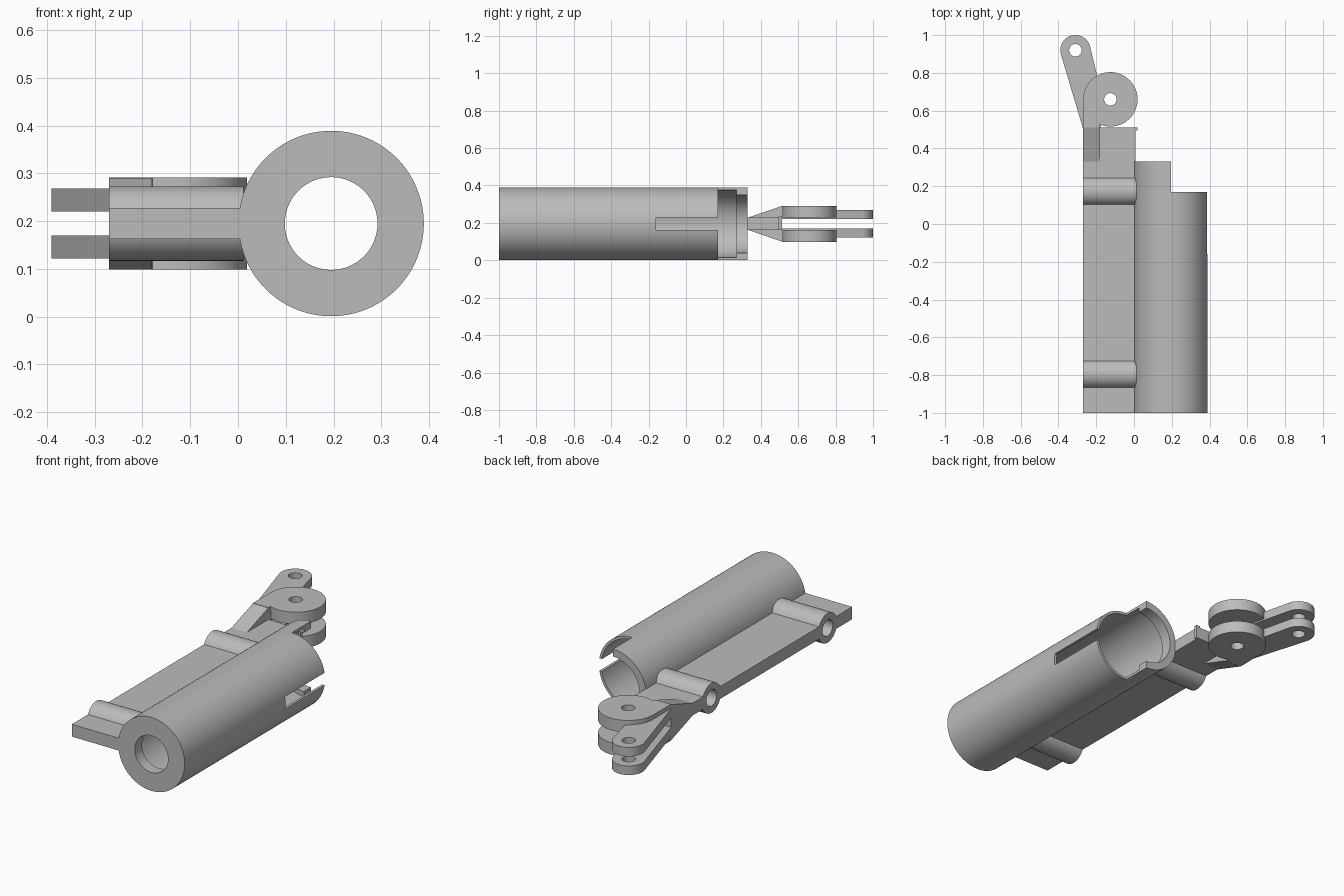
import bpy, bmesh
from math import pi, cos, sin, radians
from mathutils import Vector, Matrix

if "Cube" in bpy.data.objects:
    bpy.data.objects.remove(bpy.data.objects["Cube"])

grey = bpy.data.materials.new("plain_grey")
grey.use_nodes = True
GREY = (0.5, 0.5, 0.5, 1)
grey.diffuse_color = GREY
grey.node_tree.nodes["Principled BSDF"].inputs["Base Color"].default_value = GREY

MID = 0.195  # height of the shared centre plane


def finish(name, bm):
    bmesh.ops.recalc_face_normals(bm, faces=bm.faces)
    mesh = bpy.data.meshes.new(name)
    bm.to_mesh(mesh)
    bm.free()
    obj = bpy.data.objects.new(name, mesh)
    bpy.context.collection.objects.link(obj)
    mesh.materials.append(grey)
    return obj


def prism(name, outline, direction):
    """Extrude a closed outline of 3D points along a vector."""
    bm = bmesh.new()
    face = bm.faces.new([bm.verts.new(p) for p in outline])
    new = bmesh.ops.extrude_face_region(bm, geom=[face])["geom"]
    moved = [v for v in new if isinstance(v, bmesh.types.BMVert)]
    bmesh.ops.translate(bm, verts=moved, vec=direction)
    return finish(name, bm)


def box(name, x, y, z):
    return prism(name, [(x[0], y[0], z[0]), (x[1], y[0], z[0]),
                        (x[1], y[1], z[0]), (x[0], y[1], z[0])], (0, 0, z[1] - z[0]))


def rod(name, radius, length, centre, axis):
    bm = bmesh.new()
    turn = Vector((0, 0, 1)).rotation_difference(Vector(axis)).to_matrix().to_4x4()
    bmesh.ops.create_cone(bm, cap_ends=True, segments=48, radius1=radius, radius2=radius,
                          depth=length, matrix=Matrix.Translation(centre) @ turn)
    return finish(name, bm)


def cut(obj, cutter):
    mod = obj.modifiers.new("cut", 'BOOLEAN')
    mod.operation = 'DIFFERENCE'
    mod.solver = 'EXACT'
    mod.object = cutter
    cutter.hide_render = True
    cutter.hide_set(True)
    cutters.add(cutter)


def arc(cx, cy, r, start, end, steps=40):
    angles = [radians(start + (end - start) * i / steps) for i in range(steps + 1)]
    return [(cx + r * cos(a), cy + r * sin(a)) for a in angles]


parts, cutters = [], set()

# Barrel: lathed shell with a front wall and a rear lip
profile = [(0.097, -1), (0.194, -1), (0.194, 0.33), (0.155, 0.33),
           (0.155, 0.27), (0.18, 0.27), (0.18, -0.94), (0.097, -0.94)]
bm = bmesh.new()
SEG = 96
rings = [[bm.verts.new((MID + r * cos(2 * pi * i / SEG), y, MID + r * sin(2 * pi * i / SEG)))
          for r, y in profile] for i in range(SEG)]
for i in range(SEG):
    a, b = rings[i], rings[(i + 1) % SEG]
    for j in range(len(profile)):
        k = (j + 1) % len(profile)
        bm.faces.new((a[j], a[k], b[k], b[j]))
barrel = finish("barrel", bm)
cut(barrel, box("half_end_cutter", (MID, 0.6), (0.17, 0.6), (-0.1, 0.6)))
cut(barrel, box("side_slot_cutter", (0.3, 0.6), (-0.16, 0.25), (0.163, 0.228)))
parts.append(barrel)

# Side plate with a small end tab
plate = box("side_plate", (-0.27, 0.007), (-1, 0.51), (0.163, 0.228))
tab = box("plate_tab", (-0.005, 0.018), (0.495, 0.512), (0.163, 0.235))
parts += [plate, tab]

# Cross sleeves with bores through sleeve and plate
for label, y in (("front", -0.795), ("rear", 0.173)):
    sleeve = rod(label + "_sleeve", 0.078, 0.282, (-0.129, y, MID), (1, 0, 0))
    bore = rod(label + "_sleeve_bore_cutter", 0.043, 0.4, (-0.197, y, MID), (1, 0, 0))
    cut(sleeve, bore)
    cut(plate, bore)
    parts.append(sleeve)

# Flared ramp joining the plate to the hinge
parts.append(prism("hinge_ramp", [(-0.27, 0.33, 0.163), (-0.27, 0.512, 0.1),
                                  (-0.27, 0.512, 0.29), (-0.27, 0.33, 0.228)], (0.09, 0, 0)))

# Paired hinge lugs and link arms, mirrored about the centre plane
lug_hole = rod("lug_hole_cutter", 0.033, 1, (-0.125, 0.66, MID), (0, 0, 1))
arm_hole = rod("arm_hole_cutter", 0.033, 1, (-0.31, 0.92, MID), (0, 0, 1))
lug_outline = arc(-0.125, 0.66, 0.144, -112, 180, 64) + [(-0.27, 0.51), (-0.18, 0.51)]
arm_outline = arc(-0.31, 0.92, 0.08, 16, 196) + [(-0.27, 0.505), (-0.18, 0.505), (-0.15, 0.6)]
for label, side in (("upper", 1), ("lower", -1)):
    for kind, outline, inner, outer in (("hinge_lug", lug_outline, 0.033, 0.096),
                                        ("link_arm", arm_outline, 0.025, 0.073)):
        part = prism(label + "_" + kind, [(x, y, MID + side * inner) for x, y in outline],
                     (0, 0, side * (outer - inner)))
        cut(part, lug_hole)
        if kind == "link_arm":
            cut(part, arm_hole)
        parts.append(part)

# Apply the cuts, drop the cutters, smooth the round faces
bpy.context.view_layer.update()
graph = bpy.context.evaluated_depsgraph_get()
for obj in parts:
    if obj.modifiers:
        mesh = bpy.data.meshes.new_from_object(obj.evaluated_get(graph))
        obj.modifiers.clear()
        obj.data = mesh
        graph = bpy.context.evaluated_depsgraph_get()
for cutter in cutters:
    bpy.data.objects.remove(cutter)
bpy.ops.object.select_all(action='DESELECT')
for obj in parts:
    obj.select_set(True)
bpy.context.view_layer.objects.active = parts[0]
bpy.ops.object.shade_smooth_by_angle(angle=radians(30))
